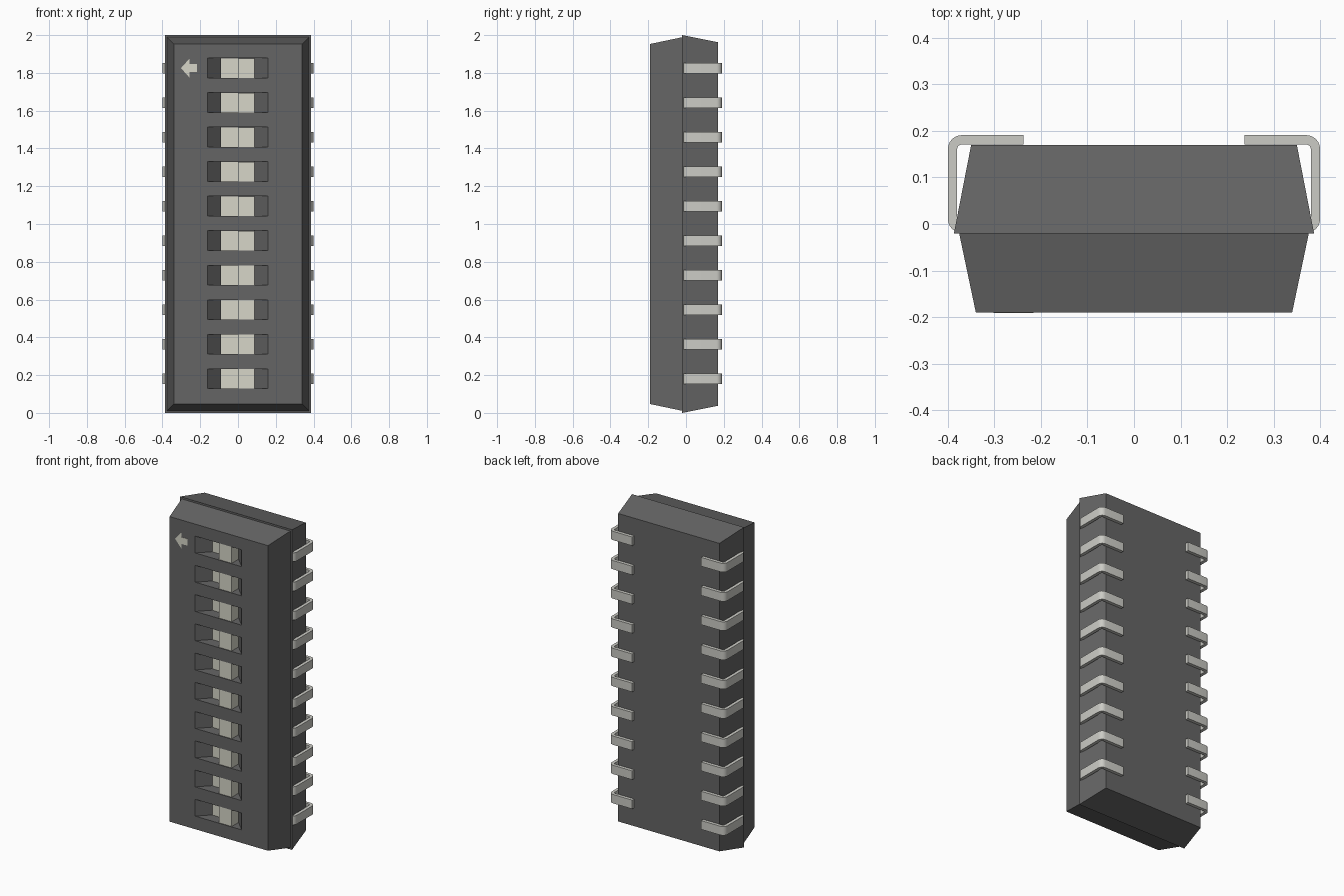
import bpy, bmesh, math

if "Cube" in bpy.data.objects:
    bpy.data.objects.remove(bpy.data.objects["Cube"])

def material(name, rgb):
    m = bpy.data.materials.new(name)
    m.diffuse_color = (*rgb, 1)
    m.use_nodes = True
    m.node_tree.nodes["Principled BSDF"].inputs["Base Color"].default_value = m.diffuse_color
    return m

DARK = material("dark_plastic", (0.13, 0.13, 0.13))
CREAM = material("cream_plastic", (0.68, 0.67, 0.58))
METAL = material("metal", (0.60, 0.60, 0.56))

def finish(name, bm, mat):
    bmesh.ops.recalc_face_normals(bm, faces=bm.faces)
    me = bpy.data.meshes.new(name)
    bm.to_mesh(me)
    bm.free()
    ob = bpy.data.objects.new(name, me)
    bpy.context.collection.objects.link(ob)
    me.materials.append(mat)
    return ob

def loft(bm, loop_a, loop_b):
    """Solid between two matching outlines."""
    a = [bm.verts.new(p) for p in loop_a]
    b = [bm.verts.new(p) for p in loop_b]
    bm.faces.new(a)
    bm.faces.new(b[::-1])
    for i in range(len(a)):
        j = (i + 1) % len(a)
        bm.faces.new((a[i], b[i], b[j], a[j]))

def prism(bm, profile, z, height):
    loft(bm, [(x, y, z - height / 2) for x, y in profile],
             [(x, y, z + height / 2) for x, y in profile])

def rect(hx, y, inset):
    return [(-hx, y, inset), (hx, y, inset), (hx, y, 2 - inset), (-hx, y, 2 - inset)]

def arc(cx, cy, r, a0, a1, n=6):
    return [(cx + r * math.cos(math.radians(a0 + (a1 - a0) * i / n)),
             cy + r * math.sin(math.radians(a0 + (a1 - a0) * i / n))) for i in range(n + 1)]

ROWS = [0.181 + 0.1827 * i for i in range(10)]
SLOT_H = 0.105

# Tapered base half
bm = bmesh.new()
loft(bm, rect(0.387, -0.02, 0.0), rect(0.35, 0.17, 0.038))
finish("base", bm, DARK)

# Tapered front cover
bm = bmesh.new()
loft(bm, rect(0.34, -0.19, 0.047), rect(0.376, -0.019, 0.011))
cover = finish("cover", bm, DARK)

# Slots with sloped ends cut into the cover
bm = bmesh.new()
for z in ROWS:
    prism(bm, [(-0.2325, -0.26), (0.2285, -0.26), (0.0885, -0.12), (-0.0925, -0.12)], z, SLOT_H)
cutter = finish("slot_cutter", bm, DARK)
cutter.hide_render = True
mod = cover.modifiers.new("slots", 'BOOLEAN')
mod.object = cutter
mod.operation = 'DIFFERENCE'
mod.solver = 'EXACT'
bpy.context.view_layer.objects.active = cover
bpy.ops.object.modifier_apply(modifier=mod.name)
bpy.data.objects.remove(cutter)

# Stepped sliders: low left half, raised right half
bm = bmesh.new()
for z in ROWS:
    prism(bm, [(-0.09, -0.10), (-0.09, -0.123), (0, -0.123), (0, -0.186),
               (0.087, -0.186), (0.087, -0.10)], z, SLOT_H - 0.001)
finish("sliders", bm, CREAM)

# Direction arrow on the cover
shape = [(-0.302, 0), (-0.257, 0.05), (-0.257, 0.021), (-0.216, 0.021),
         (-0.216, -0.021), (-0.257, -0.021), (-0.257, -0.05)]
bm = bmesh.new()
loft(bm, [(x, -0.1915, ROWS[-1] + z) for x, z in shape],
         [(x, -0.185, ROWS[-1] + z) for x, z in shape])
finish("arrow", bm, CREAM)

# Bent pins, one row per side
outer = [(0.34, -0.019)] + arc(0.37, 0.011, 0.03, -90, 0) + arc(0.37, 0.161, 0.03, 0, 90) + [(0.238, 0.191)]
inner = [(0.238, 0.171)] + arc(0.37, 0.161, 0.01, 90, 0) + arc(0.37, 0.011, 0.01, 0, -90) + [(0.34, 0.001)]
for side, name in ((1, "right_pins"), (-1, "left_pins")):
    bm = bmesh.new()
    for z in ROWS:
        prism(bm, [(side * x, y) for x, y in outer + inner], z, 0.055)
    pins = finish(name, bm, METAL)
    bpy.ops.object.select_all(action='DESELECT')
    pins.select_set(True)
    bpy.context.view_layer.objects.active = pins
    bpy.ops.object.shade_smooth_by_angle(angle=math.radians(30))
